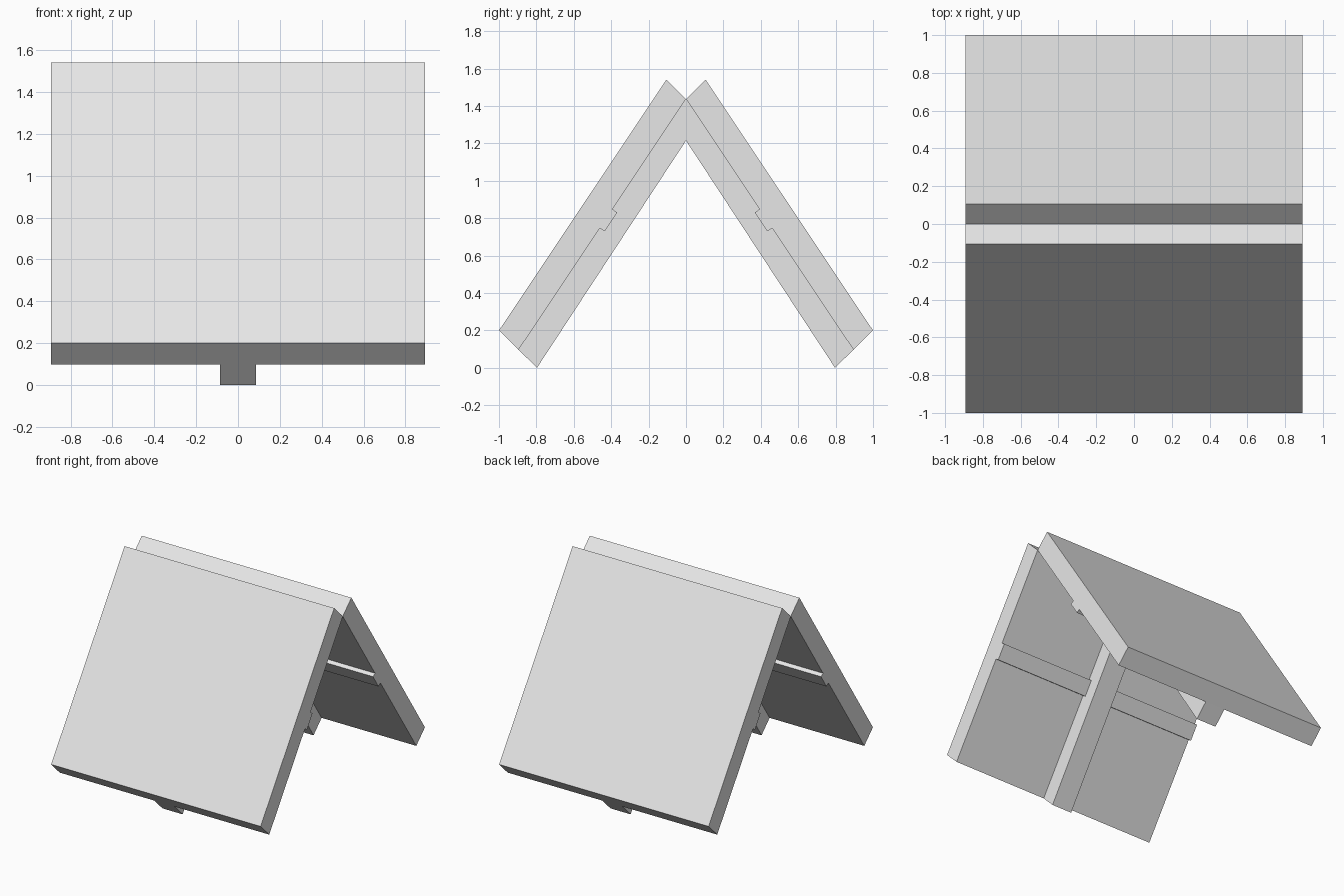
import bpy
import bmesh

cube = bpy.data.objects.get("Cube")
if cube:
    bpy.data.objects.remove(cube, do_unlink=True)

# Single pale grey material
grey = bpy.data.materials.new("pale grey")
grey.use_nodes = True
grey.diffuse_color = (0.8, 0.8, 0.8, 1)
grey.node_tree.nodes["Principled BSDF"].inputs["Base Color"].default_value = (0.8, 0.8, 0.8, 1)


def extrude_profile(name, profile, half_width, side):
    """Extrude a (y, z) profile along x; side flips it front to back."""
    bm = bmesh.new()
    face = bm.faces.new([bm.verts.new((-half_width, y * side, z)) for y, z in profile])
    new = bmesh.ops.extrude_face_region(bm, geom=[face])["geom"]
    verts = [v for v in new if isinstance(v, bmesh.types.BMVert)]
    bmesh.ops.translate(bm, verts=verts, vec=(2 * half_width, 0, 0))
    bmesh.ops.recalc_face_normals(bm, faces=bm.faces)
    mesh = bpy.data.meshes.new(name)
    bm.to_mesh(mesh)
    bm.free()
    mesh.materials.append(grey)
    obj = bpy.data.objects.new(name, mesh)
    bpy.context.collection.objects.link(obj)
    return obj


# Leaning panel with a shallow cross ridge on its inner face
foot, apex = (-0.895, 0.097), (0, 1.437)
ridge = [(-0.393, 0.848), (-0.368, 0.831), (-0.435, 0.73), (-0.46, 0.747)]
panel = [(-1, 0.2), (-0.105, 1.54), apex, *ridge, foot]

# Central rib running down the inside of each panel
rib = [foot, apex, (0, 1.215), (-0.797, 0)]

for label, side in (("front", 1), ("back", -1)):
    extrude_profile(label + "_panel", panel, 0.893, side)
    extrude_profile(label + "_rib", rib, 0.086, side)
